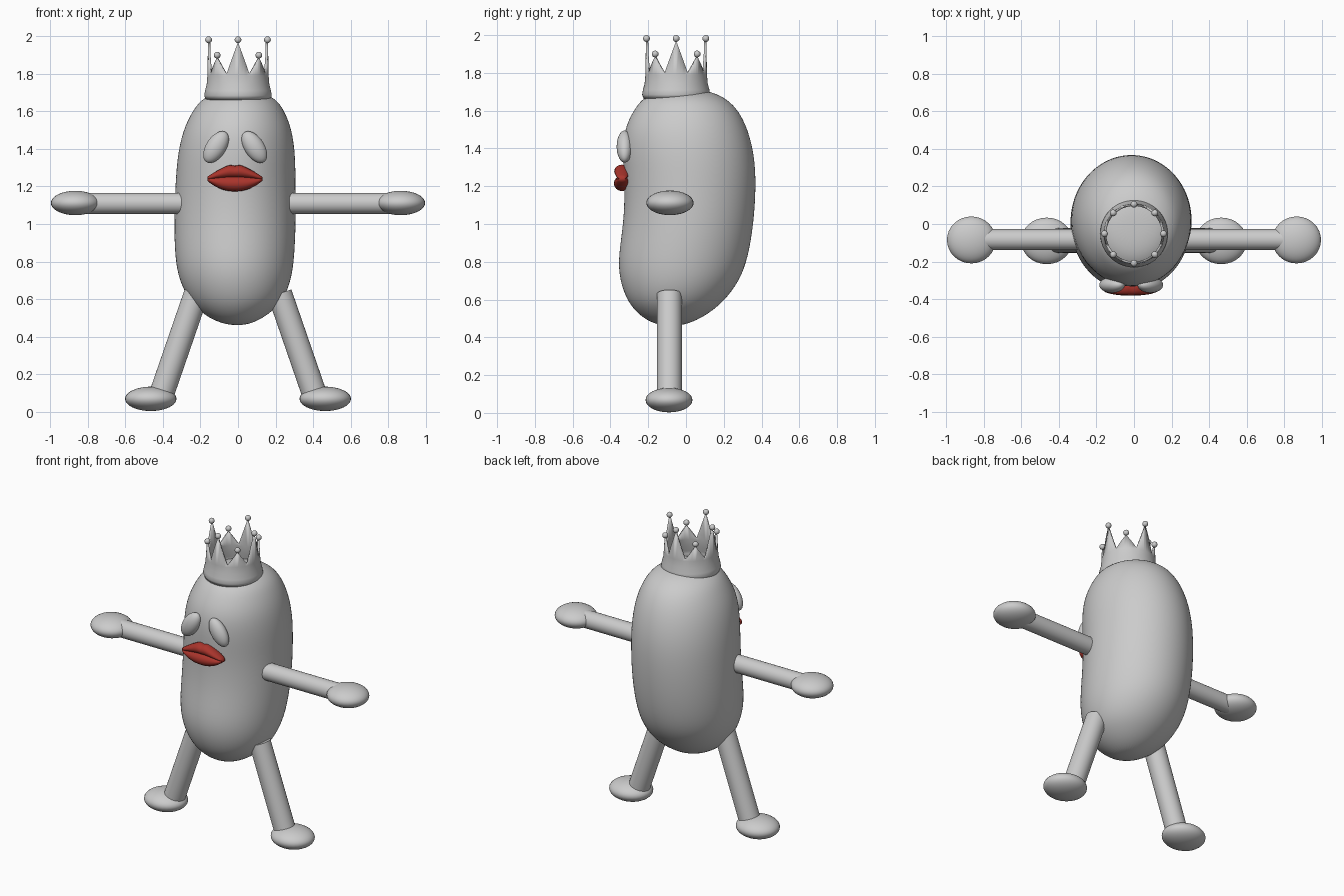
import bpy, bmesh
from math import sin, cos, pi, radians
from mathutils import Vector

cube = bpy.data.objects.get("Cube")
if cube:
    bpy.data.objects.remove(cube, do_unlink=True)


def material(name, rgb):
    m = bpy.data.materials.new(name)
    m.use_nodes = True
    m.diffuse_color = (*rgb, 1)
    m.node_tree.nodes["Principled BSDF"].inputs["Base Color"].default_value = (*rgb, 1)
    return m


GREY = material("light grey", (0.6, 0.6, 0.6))
RED = material("lip red", (0.4, 0.035, 0.025))


def finish(ob, name, mat, angle=40):
    ob.name = name
    ob.data.materials.append(mat)
    bpy.ops.object.select_all(action="DESELECT")
    ob.select_set(True)
    bpy.context.view_layer.objects.active = ob
    bpy.ops.object.shade_smooth_by_angle(angle=radians(angle))
    return ob


def loft(name, rings, mat, closed_ends=True, angle=40):
    """Skin a list of equal-length closed rings of points."""
    bm = bmesh.new()
    rows = [[bm.verts.new(p) for p in ring] for ring in rings]
    n = len(rows[0])
    for a, b in zip(rows, rows[1:]):
        for i in range(n):
            j = (i + 1) % n
            bm.faces.new((a[i], a[j], b[j], b[i]))
    if closed_ends:
        bm.faces.new(rows[0][::-1])
        bm.faces.new(rows[-1])
    bmesh.ops.recalc_face_normals(bm, faces=bm.faces)
    me = bpy.data.meshes.new(name)
    bm.to_mesh(me)
    bm.free()
    ob = bpy.data.objects.new(name, me)
    bpy.context.collection.objects.link(ob)
    return finish(ob, name, mat, angle)


def ellipsoid(name, centre, radii, mat, tilt=0, segs=32, rings=20):
    bpy.ops.mesh.primitive_uv_sphere_add(segments=segs, ring_count=rings,
                                         location=centre, rotation=(0, tilt, 0))
    ob = bpy.context.object
    ob.scale = radii
    return finish(ob, name, mat)


def rod(name, start, end, radius, mat):
    a, b = Vector(start), Vector(end)
    bpy.ops.mesh.primitive_cylinder_add(vertices=32, radius=radius, depth=(b - a).length,
                                        location=(a + b) / 2)
    ob = bpy.context.object
    ob.rotation_euler = (b - a).to_track_quat("Z", "Y").to_euler()
    return finish(ob, name, mat)


# Body: height, left x, right x, front y, back y
sections = [
    (0.46, -0.05, 0.04, -0.13, -0.03),
    (0.49, -0.14, 0.12, -0.21, 0.06),
    (0.54, -0.21, 0.19, -0.27, 0.14),
    (0.60, -0.265, 0.245, -0.315, 0.21),
    (0.70, -0.315, 0.285, -0.352, 0.285),
    (0.82, -0.338, 0.302, -0.362, 0.33),
    (1.00, -0.342, 0.31, -0.332, 0.36),
    (1.20, -0.336, 0.308, -0.325, 0.373),
    (1.36, -0.325, 0.308, -0.338, 0.365),
    (1.50, -0.295, 0.29, -0.33, 0.33),
    (1.60, -0.245, 0.25, -0.28, 0.28),
    (1.66, -0.20, 0.21, -0.235, 0.22),
    (1.70, -0.13, 0.14, -0.17, 0.14),
    (1.712, -0.05, 0.05, -0.07, 0.05),
]
SIDES = 32
rings = []
for z, x0, x1, y0, y1 in sections:
    rings.append([((x0 + x1) / 2 + (x1 - x0) / 2 * cos(2 * pi * i / SIDES),
                   (y0 + y1) / 2 + (y1 - y0) / 2 * sin(2 * pi * i / SIDES), z)
                  for i in range(SIDES)])
body = loft("body", rings, GREY, angle=180)
body.modifiers.new("Smooth", "SUBSURF").levels = 2
body.modifiers["Smooth"].render_levels = 2

# Limbs, mirrored left and right
for side, s in (("left", 1), ("right", -1)):
    rod(side + "_arm", (s * 0.275, -0.083, 1.11), (s * 0.82, -0.083, 1.11), 0.056, GREY)
    ellipsoid(side + "_hand", (s * 0.867, -0.085, 1.112), (0.13, 0.125, 0.065), GREY)
    rod(side + "_leg", (s * 0.222, -0.088, 0.63), (s * 0.41, -0.088, 0.085), 0.066, GREY)
    ellipsoid(side + "_foot", (s * 0.465, -0.09, 0.068), (0.137, 0.124, 0.065), GREY)
    ellipsoid(side + "_eye", (-0.015 + s * 0.102, -0.325, 1.41),
              (0.053, 0.042, 0.095), GREY, tilt=-s * radians(33))


# Lips: tapered lobes meeting at a crease
def lip(name, edge, seam, depth):
    lip_rings = []
    for k in range(25):
        u = -0.985 + 1.97 * k / 24
        taper = (1 - u * u) ** 0.5
        zs, ze = seam(u), edge(u)
        mid, half = (zs + ze) / 2, (ze - zs) / 2
        lip_rings.append([(-0.017 + 0.149 * u,
                           -0.338 + (0.012 + depth * taper) * cos(2 * pi * i / 16),
                           mid + half * sin(2 * pi * i / 16)) for i in range(16)])
    return loft(name, lip_rings, RED, angle=60)


def seam_line(u):
    return 1.24 + 0.012 * cos(pi * u / 2)


lip("upper_lip",
    lambda u: 1.25 + 0.072 * (1 - abs(u) ** 1.4) - 0.012 * max(0, 1 - abs(u) / 0.2),
    lambda u: seam_line(u) - 0.006, 0.03)
lip("lower_lip", lambda u: 1.232 - 0.058 * (1 - abs(u) ** 2.2),
    lambda u: seam_line(u) + 0.004, 0.032)

# Crown: flared band rising into alternating tall and short points
CY, COLS, VALLEY = -0.052, 64, 1.80


def crown_ring(radius, height):
    return [(radius * cos(2 * pi * i / COLS), CY + radius * sin(2 * pi * i / COLS), height(i))
            for i in range(COLS)]


def tip_height(i):
    peak = 1.97 if round(i / 8) % 2 == 0 else 1.885
    return VALLEY + (peak - VALLEY) * abs((i % 8) - 4) / 4


band = [(1.662, 0.172), (1.685, 0.18), (1.71, 0.176), (1.745, 0.167), (1.79, 0.163)]
crown_rings = [crown_ring(r, lambda i, z=z: z) for z, r in band]
crown_rings.append(crown_ring(0.16, tip_height))
crown = loft("crown", crown_rings, GREY, closed_ends=False)
shell = crown.modifiers.new("Thickness", "SOLIDIFY")
shell.thickness = 0.012
shell.offset = -1

for k in range(8):
    a = k * pi / 4
    ellipsoid("crown_bead_%d" % (k + 1),
              (0.157 * cos(a), CY + 0.157 * sin(a), 1.982 if k % 2 == 0 else 1.9),
              (0.018,) * 3, GREY, segs=16, rings=10)
